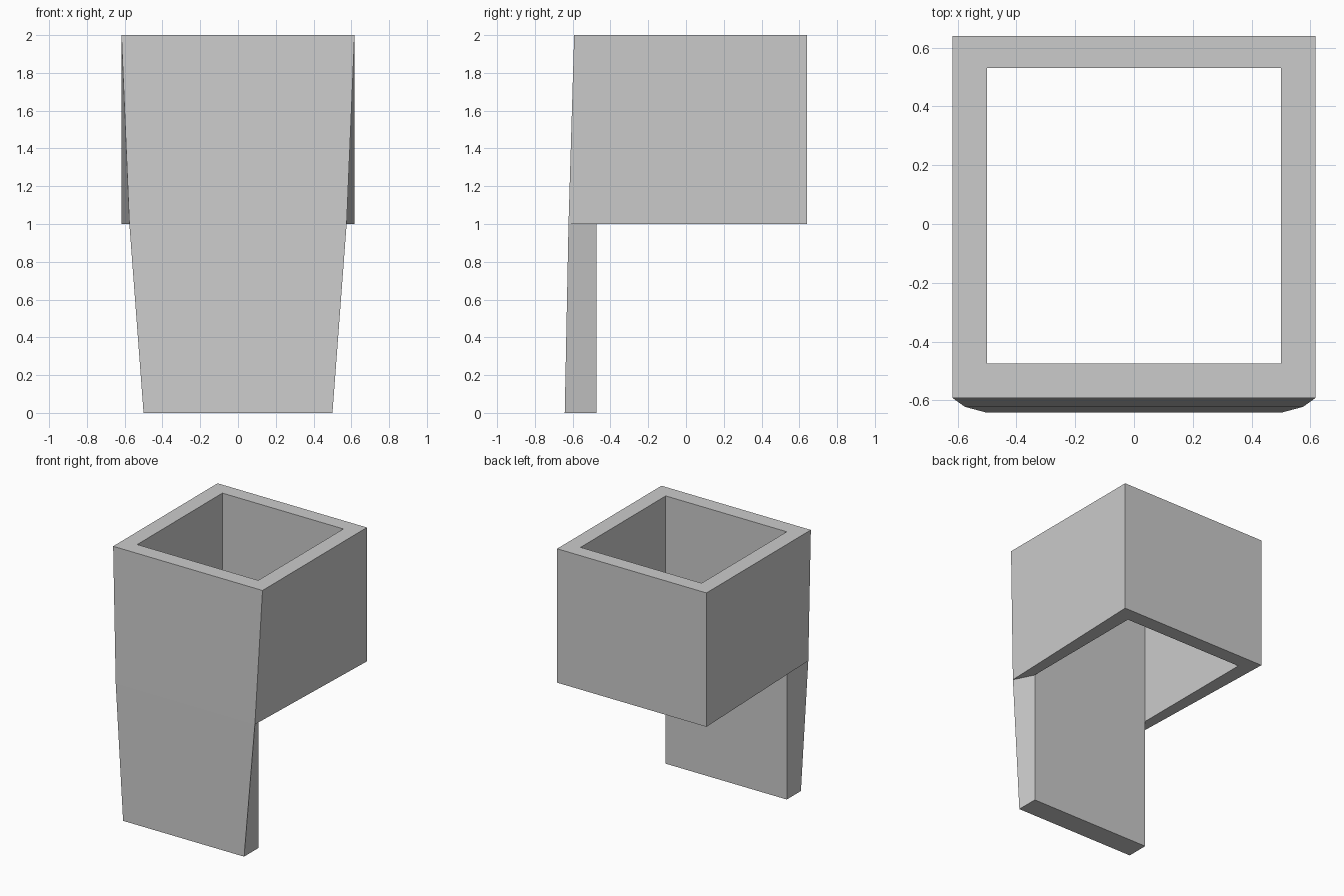
import bpy
import bmesh

cube = bpy.data.objects.get("Cube")
if cube:
    bpy.data.objects.remove(cube, do_unlink=True)

# Single plain grey
grey = bpy.data.materials.new("light_grey")
grey.use_nodes = True
colour = (0.6, 0.6, 0.6, 1)
grey.diffuse_color = colour
grey.node_tree.nodes["Principled BSDF"].inputs["Base Color"].default_value = colour

BACK, INNER_BACK, INNER_FRONT = 0.64, 0.53, -0.475
HALF, INNER = 0.617, 0.5

bm = bmesh.new()


def ring(front_half, front_y, back_half, back_y, z):
    """Four corners: front right, front left, back left, back right."""
    return [bm.verts.new(p) for p in (
        (-front_half, front_y, z), (front_half, front_y, z),
        (back_half, back_y, z), (-back_half, back_y, z))]


# Square collar, with its front narrowing and leaning out downwards
outer_top = ring(HALF, -0.592, HALF, BACK, 2)
outer_low = ring(0.575, -0.622, HALF, BACK, 1)
inner_top = ring(INNER, INNER_FRONT, INNER, INNER_BACK, 2)
inner_low = ring(INNER, INNER_FRONT, INNER, INNER_BACK, 1)
for i in range(4):
    j = (i + 1) % 4
    bm.faces.new((outer_low[i], outer_low[j], outer_top[j], outer_top[i]))
    bm.faces.new((inner_low[j], inner_low[i], inner_top[i], inner_top[j]))
    bm.faces.new((outer_top[i], outer_top[j], inner_top[j], inner_top[i]))
    if i:  # the front underside continues into the apron
        bm.faces.new((outer_low[j], outer_low[i], inner_low[i], inner_low[j]))

# Tapered apron hanging from the front wall
apron_top = [outer_low[0], outer_low[1], inner_low[1], inner_low[0]]
apron_low = ring(INNER, -0.642, INNER, INNER_FRONT, 0)
for i in range(4):
    j = (i + 1) % 4
    bm.faces.new((apron_low[i], apron_low[j], apron_top[j], apron_top[i]))
bm.faces.new(apron_low[::-1])

bmesh.ops.recalc_face_normals(bm, faces=bm.faces)
mesh = bpy.data.meshes.new("collar_with_apron")
bm.to_mesh(mesh)
bm.free()
mesh.materials.append(grey)
bpy.context.collection.objects.link(bpy.data.objects.new("collar_with_apron", mesh))
